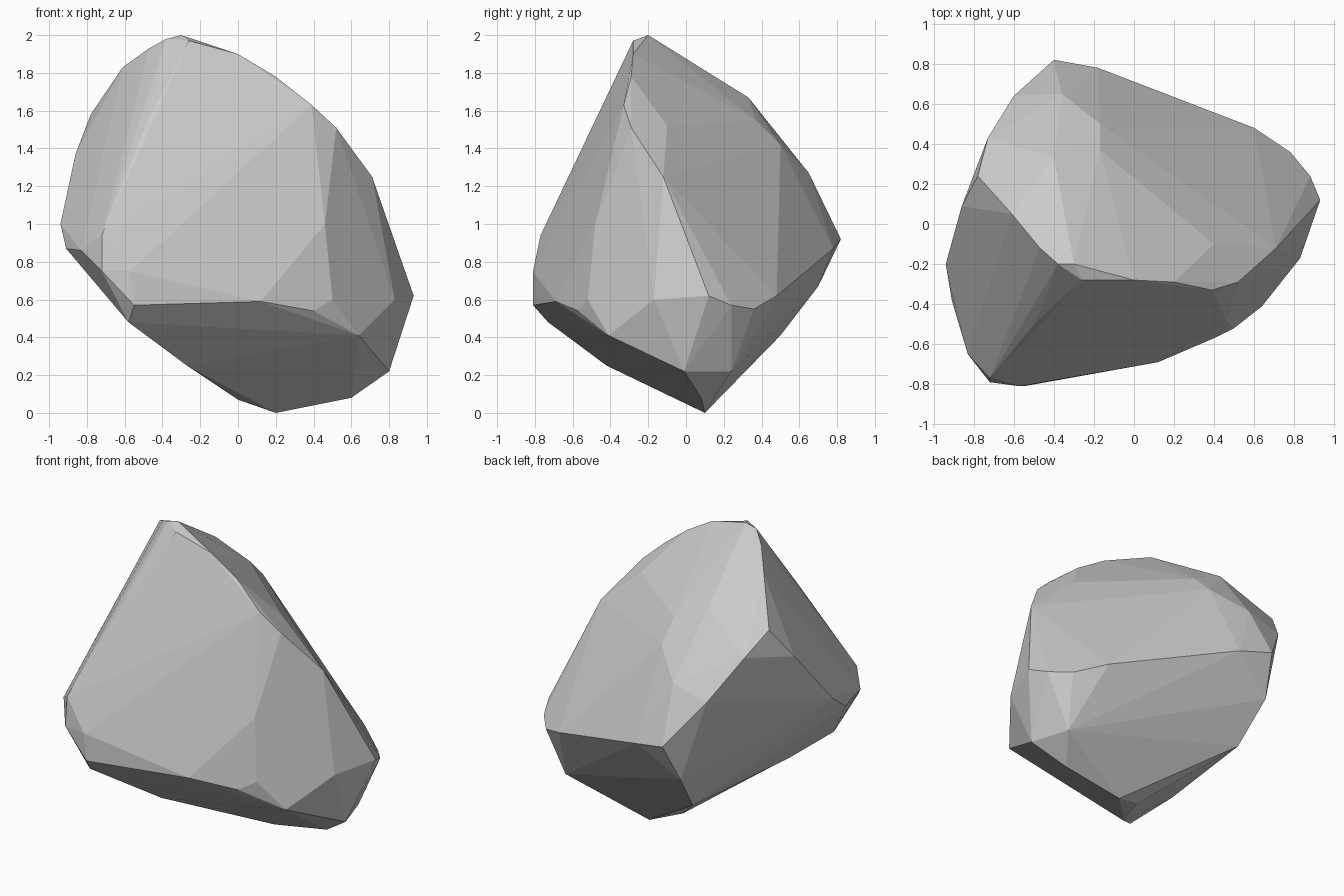
import bpy, bmesh, math

# Key corners of the rock, grouped by ridge
crown = [(-.3, -.2, 2), (-.26, -.28, 1.97), (-.38, -.2, 1.98)]
front_ridge = [(0, -.28, 1.9), (.2, -.29, 1.78), (.39, -.33, 1.63), (.52, -.29, 1.51),
               (.71, -.12, 1.25), (.93, .12, .62)]
left_ridge = [(-.47, -.12, 1.93), (-.61, .05, 1.83), (-.78, .24, 1.58), (-.86, .09, 1.37),
              (-.94, -.2, 1.0), (-.91, -.38, .87), (-.83, -.65, .86), (-.72, -.77, .94),
              (-.72, -.79, .75), (-.49, -.49, 1.52)]
back_edge = [(-.4, .33, 1.67), (-.17, .37, 1.55), (-.17, .5, 1.42), (-.36, .65, 1.27), (-.73, .43, 1.45),
             (-.6, .64, 1.2), (-.4, .82, .92), (-.18, .78, .87), (.6, .48, .62),
             (.78, .36, .55), (.88, .24, .57), (.4, -.1, 1.52)]
front_edge = [(-.55, -.81, .57), (-.57, -.81, .75), (.12, -.69, .59), (.4, -.57, .54),
              (.64, -.41, .41), (.83, -.17, .6), (.5, -.52, .6), (.46, -.48, 1.0)]
base = [(.2, .1, 0), (0, .03, .07), (-.27, -.42, .25), (-.55, -.3, .46), (-.58, -.73, .48),
        (.6, .08, .08), (.8, -.01, .22), (.72, .24, .22), (-.4, .5, .41), (-.45, .7, .67)]

# Wrap the corners in a faceted skin and merge nearly flat triangles
bm = bmesh.new()
for group in (crown, front_ridge, left_ridge, back_edge, front_edge, base):
    for p in group:
        bm.verts.new(p)
bmesh.ops.convex_hull(bm, input=bm.verts[:])
loose = [v for v in bm.verts if not v.link_faces]
bmesh.ops.delete(bm, geom=loose, context='VERTS')
bmesh.ops.dissolve_limit(bm, angle_limit=math.radians(3), verts=bm.verts[:], edges=bm.edges[:])
bmesh.ops.recalc_face_normals(bm, faces=bm.faces[:])
mesh = bpy.data.meshes.new("rock")
bm.to_mesh(mesh)
bm.free()
rock = bpy.data.objects.new("rock", mesh)
bpy.context.collection.objects.link(rock)
